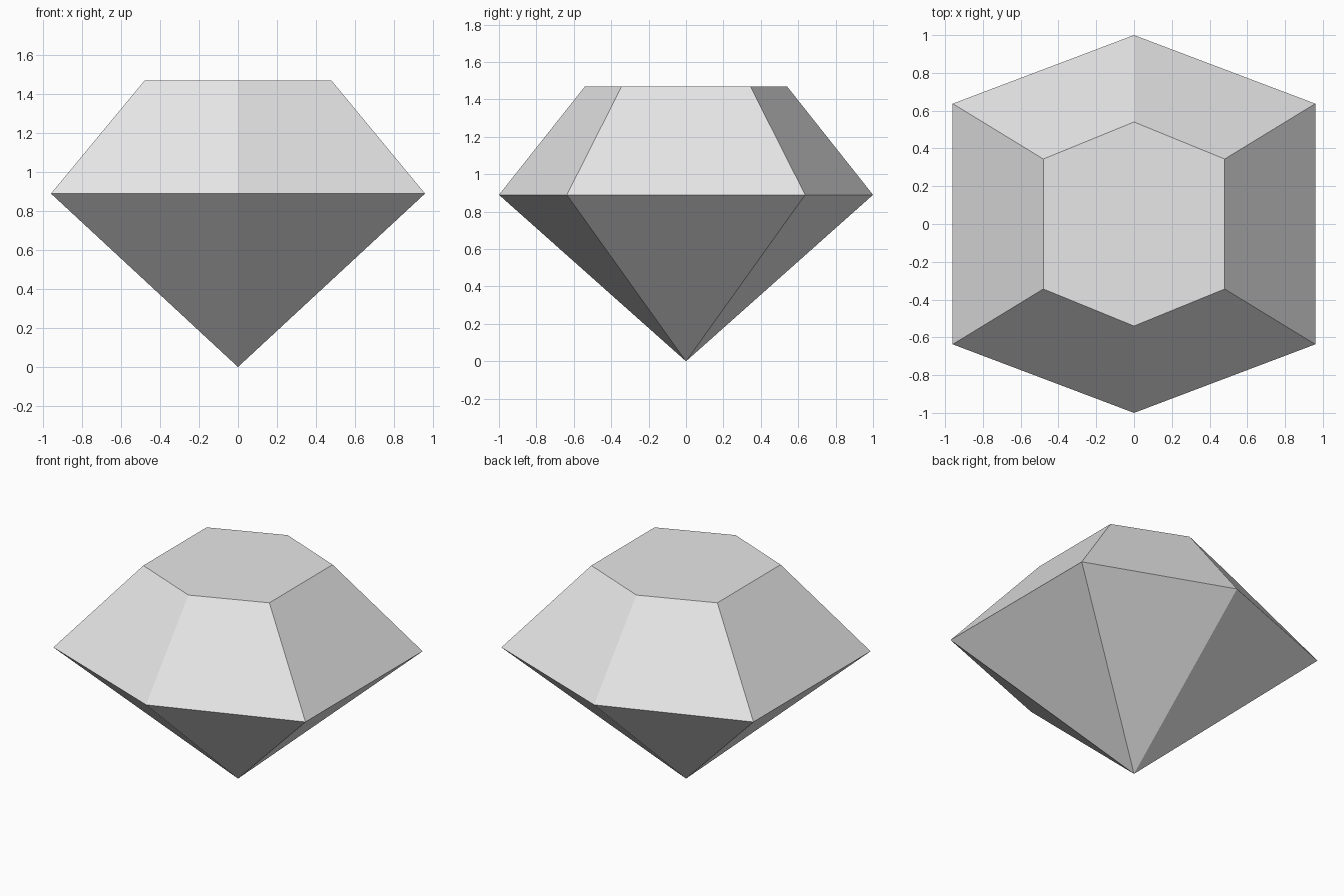
import bpy
import bmesh

cube = bpy.data.objects.get("Cube")
if cube:
    bpy.data.objects.remove(cube, do_unlink=True)

# Plain grey
grey = bpy.data.materials.new("light_grey")
grey.use_nodes = True
colour = (0.8, 0.8, 0.8, 1.0)
grey.diffuse_color = colour
grey.node_tree.nodes["Principled BSDF"].inputs["Base Color"].default_value = colour


def hexagon(bm, half_x, side_y, tip_y, z):
    """Ring of six vertices with points at the front and back."""
    outline = [(0, -tip_y), (half_x, -side_y), (half_x, side_y),
               (0, tip_y), (-half_x, side_y), (-half_x, -side_y)]
    return [bm.verts.new((x, y, z)) for x, y in outline]


# Cut gem: flat table, sloped crown, pointed pavilion
bm = bmesh.new()
tip = bm.verts.new((0, 0, 0))
girdle = hexagon(bm, 0.96, 0.637, 1.0, 0.89)
table = hexagon(bm, 0.48, 0.344, 0.54, 1.47)
bm.faces.new(table)
for i in range(6):
    j = (i + 1) % 6
    bm.faces.new((girdle[i], girdle[j], table[j], table[i]))
    bm.faces.new((tip, girdle[j], girdle[i]))
bmesh.ops.recalc_face_normals(bm, faces=bm.faces)

mesh = bpy.data.meshes.new("gem")
bm.to_mesh(mesh)
bm.free()
mesh.materials.append(grey)
gem = bpy.data.objects.new("gem", mesh)
bpy.context.collection.objects.link(gem)
